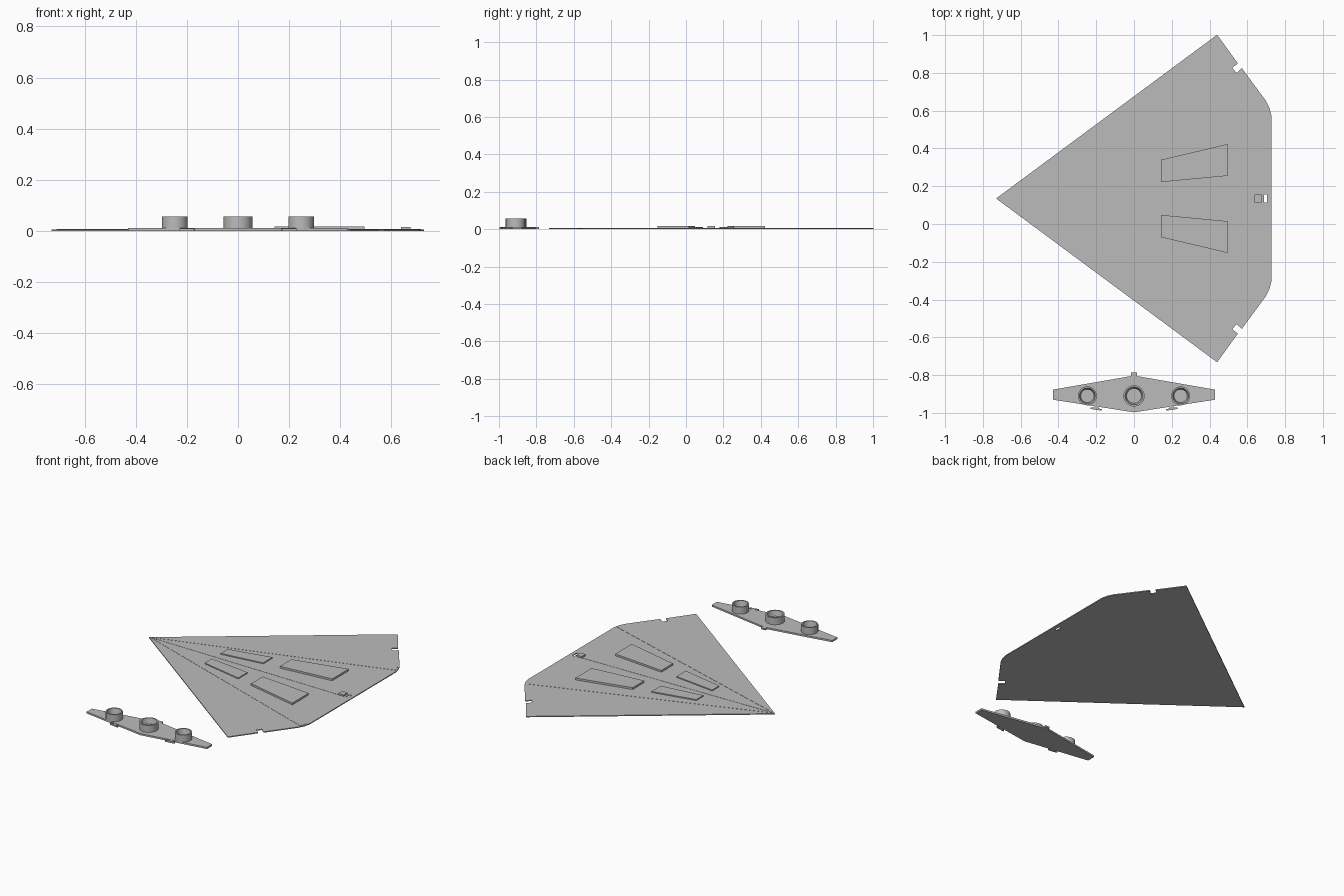
import bpy, bmesh, math

old = bpy.data.objects.get("Cube")
if old:
    bpy.data.objects.remove(old, do_unlink=True)

grey = bpy.data.materials.new("plain grey")
grey.use_nodes = True
GREY = (0.5, 0.5, 0.5, 1)
grey.diffuse_color = GREY
grey.node_tree.nodes["Principled BSDF"].inputs["Base Color"].default_value = GREY

MID = 0.135      # centre line of the hull in y
DECK = 0.006     # hull thickness


def finish(bm, name):
    bmesh.ops.recalc_face_normals(bm, faces=bm.faces)
    mesh = bpy.data.meshes.new(name)
    bm.to_mesh(mesh)
    bm.free()
    mesh.materials.append(grey)
    ob = bpy.data.objects.new(name, mesh)
    bpy.context.collection.objects.link(ob)
    return ob


def slab(name, loops, z0, z1):
    """Extrude an outline, with optional inner hole loops, from z0 to z1."""
    bm = bmesh.new()
    for loop in loops:
        vs = [bm.verts.new((x, y, z0)) for x, y in loop]
        for a, b in zip(vs, vs[1:] + vs[:1]):
            bm.edges.new((a, b))
    bmesh.ops.triangle_fill(bm, edges=bm.edges[:], use_beauty=True)
    ext = bmesh.ops.extrude_face_region(bm, geom=bm.faces[:])
    for v in ext["geom"]:
        if isinstance(v, bmesh.types.BMVert):
            v.co.z = z1
    bmesh.ops.dissolve_limit(bm, angle_limit=0.001, verts=bm.verts[:], edges=bm.edges[:])
    return finish(bm, name)


def rect(x0, x1, y0, y1):
    return [(x0, y0), (x1, y0), (x1, y1), (x0, y1)]


def hull_side(points, side):
    """Points are (x, distance from the hull centre line)."""
    return [(x, MID + side * d) for x, d in points]


# Hull plate: half outline with a notch, mirrored across the centre line
half = [(0.44, 0.867), (0.55, 0.715), (0.52, 0.692), (0.543, 0.665), (0.571, 0.69),
        (0.70, 0.515), (0.717, 0.48), (0.727, 0.44)]
outline = [(-0.73, MID)] + hull_side(half, 1) + hull_side(half[::-1], -1)
slot = rect(0.688, 0.703, MID - 0.02, MID + 0.02)
slab("hull_plate", [outline, slot], 0, DECK)

# Raised panels and slim creases on both halves
for side, word in ((1, "left"), (-1, "right")):
    slab("rear_panel_" + word, [hull_side(
        [(0.143, 0.087), (0.495, 0.12), (0.495, 0.288), (0.143, 0.205)], side)], 0.004, 0.018)
    slab("front_panel_" + word, [hull_side(
        [(-0.25, 0.045), (0.03, 0.08), (0.03, 0.175), (-0.25, 0.117)], side)], 0.004, 0.0125)
    slab("crease_" + word, [hull_side(
        [(-0.71, 0.004), (0.715, 0.45), (0.70, 0.50)], side)], 0.004, 0.0072)
slab("centre_crease", [[(-0.70, MID), (0.635, MID - 0.018), (0.635, MID + 0.018)]], 0.004, 0.0072)

# Small block and raised rim ahead of the slot
slab("bridge_block", [rect(0.637, 0.675, MID - 0.02, MID + 0.02)], 0.004, 0.016)

# Stern plate
PLATE = 0.011
slab("stern_plate", [[(-0.43, -0.93), (0, -0.997), (0.43, -0.93), (0.43, -0.877),
                      (0.015, -0.805), (0.015, -0.787), (-0.015, -0.787),
                      (-0.015, -0.805), (-0.43, -0.877)]], 0, PLATE)

# Hooked tabs that fit the hull notches, tilted with the plate edge
tab = [(-0.011, 0.012), (-0.011, -0.009), (-0.03, -0.009), (-0.03, -0.018),
       (0.03, -0.018), (0.03, -0.009), (0.011, -0.009), (0.011, 0.012)]
for side, word in ((1, "left"), (-1, "right")):
    t = math.atan2(0.067, 0.43) * side
    c, s = math.cos(t), math.sin(t)
    slab("tab_" + word, [[(side * 0.198 + x * c - y * s, -0.966 + x * s + y * c)
                          for x, y in tab]], 0, PLATE - 0.001)


def engine(name, x, r):
    """Hollow round nozzle, turned from a profile."""
    profile = [(r, 0.005), (r, 0.056), (r * 0.84, 0.056), (r * 0.70, 0.022), (0, 0.022)]
    bm = bmesh.new()
    vs = [bm.verts.new((px, 0, pz)) for px, pz in profile]
    es = [bm.edges.new(p) for p in zip(vs, vs[1:])]
    bmesh.ops.spin(bm, geom=vs + es, cent=(0, 0, 0), axis=(0, 0, 1),
                   angle=math.tau, steps=40)
    bmesh.ops.remove_doubles(bm, verts=bm.verts[:], dist=0.0002)
    ob = finish(bm, name)
    ob.location = (x, -0.91, 0)
    bpy.ops.object.select_all(action="DESELECT")
    ob.select_set(True)
    bpy.context.view_layer.objects.active = ob
    bpy.ops.object.shade_smooth_by_angle(angle=math.radians(30))


engine("engine_centre", 0, 0.056)
engine("engine_left", 0.247, 0.05)
engine("engine_right", -0.247, 0.05)
